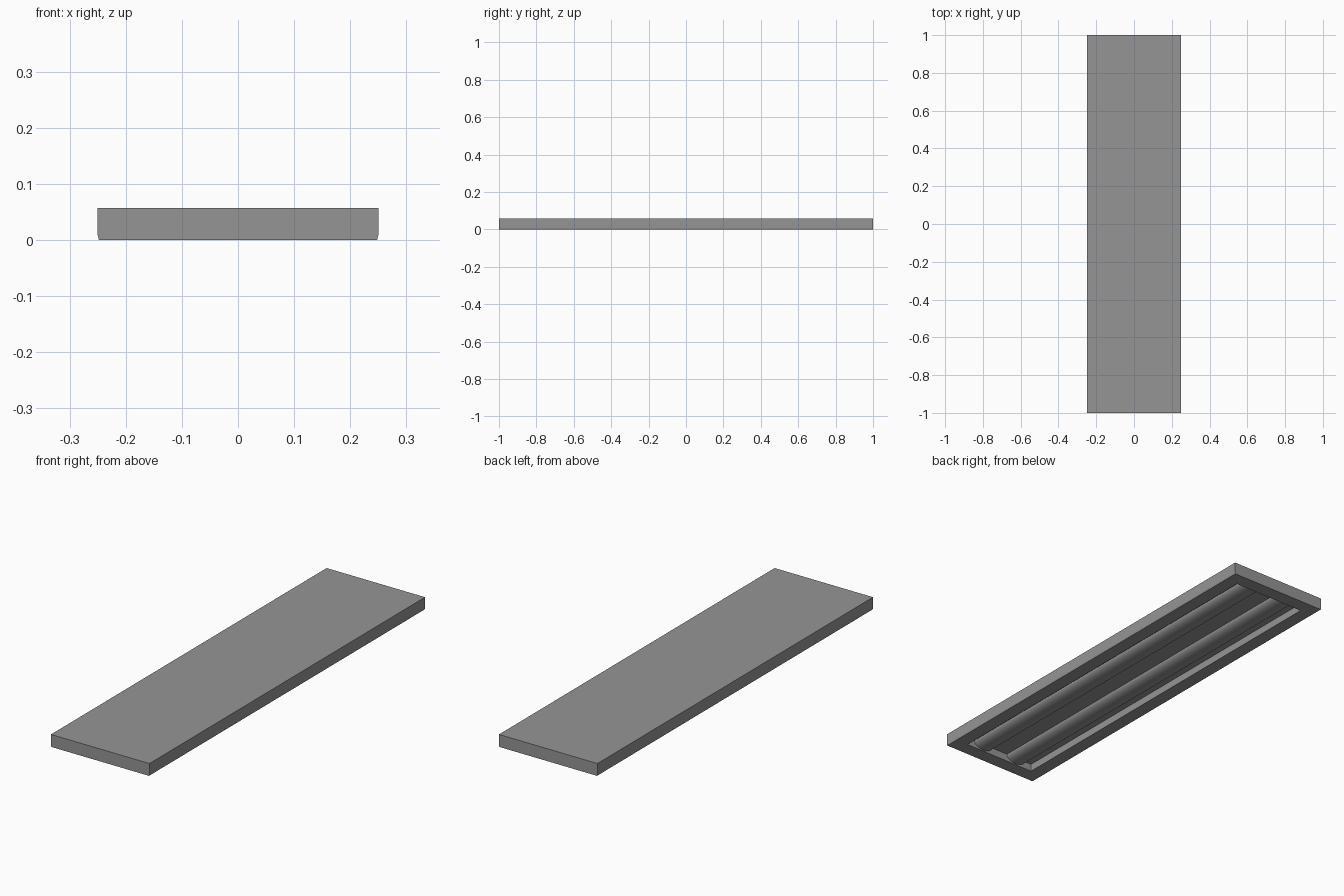
import bpy, bmesh, math

HALF_X, HALF_Y, TOP = 0.25, 1.0, 0.057
RIM = 0.065            # width of the flat rim around the opening
CEILING = 0.035        # height of the recess ceiling
TUBE_X, TUBE_R, TUBE_DROP = 0.095, 0.05, 0.03

cube = bpy.data.objects.get("Cube")
if cube:
    bpy.data.objects.remove(cube, do_unlink=True)

grey = bpy.data.materials.new("painted_grey")
grey.use_nodes = True
colour = (0.30, 0.30, 0.30, 1)
grey.diffuse_color = colour
grey.node_tree.nodes["Principled BSDF"].inputs["Base Color"].default_value = colour


def finish(name, bm):
    bmesh.ops.recalc_face_normals(bm, faces=bm.faces)
    mesh = bpy.data.meshes.new(name)
    bm.to_mesh(mesh)
    bm.free()
    mesh.materials.append(grey)
    obj = bpy.data.objects.new(name, mesh)
    bpy.context.collection.objects.link(obj)
    return obj


def extrude_profile(name, points, half_length):
    """Closed x-z profile extruded along y."""
    bm = bmesh.new()
    face = bm.faces.new([bm.verts.new((x, -half_length, z)) for x, z in points])
    ext = bmesh.ops.extrude_face_region(bm, geom=[face])
    verts = [g for g in ext["geom"] if isinstance(g, bmesh.types.BMVert)]
    bmesh.ops.translate(bm, verts=verts, vec=(0, 2 * half_length, 0))
    return finish(name, bm)


# Housing: slab with slightly tapered lower side edges and a recess underneath
bm = bmesh.new()
rings = []
for hx, hy, z in [(HALF_X, HALF_Y, TOP), (HALF_X, HALF_Y, 0.008),
                  (HALF_X - 0.002, HALF_Y, 0),
                  (HALF_X - RIM, HALF_Y - RIM, 0),
                  (HALF_X - RIM, HALF_Y - RIM, CEILING)]:
    rings.append([bm.verts.new((sx * hx, sy * hy, z))
                  for sx, sy in [(-1, -1), (1, -1), (1, 1), (-1, 1)]])
for a, b in zip(rings, rings[1:]):
    for i in range(4):
        j = (i + 1) % 4
        bm.faces.new((a[i], a[j], b[j], b[i]))
bm.faces.new(rings[0])
bm.faces.new(rings[-1])
finish("fixture_housing", bm)

# Two rounded lamp covers hanging from the recess ceiling
SEGMENTS = 24
for side, name in [(1, "left_lamp_cover"), (-1, "right_lamp_cover")]:
    arc = [(side * TUBE_X + TUBE_R * math.cos(math.pi * i / SEGMENTS),
            CEILING - TUBE_DROP * math.sin(math.pi * i / SEGMENTS))
           for i in range(SEGMENTS + 1)]
    cover = extrude_profile(name, arc, HALF_Y - RIM)
    bpy.ops.object.select_all(action='DESELECT')
    cover.select_set(True)
    bpy.context.view_layer.objects.active = cover
    bpy.ops.object.shade_smooth_by_angle(angle=math.radians(35))
